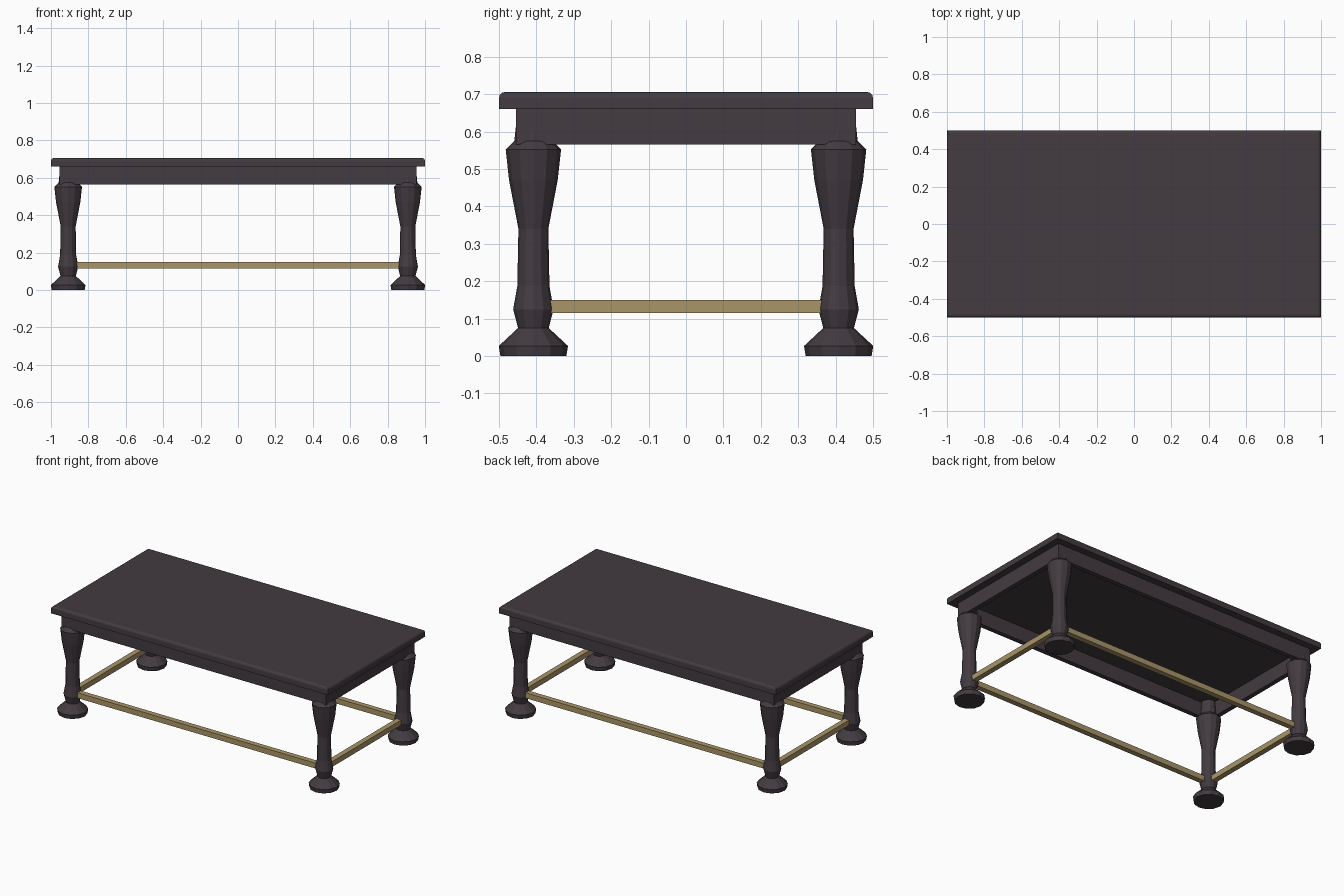
import bpy, bmesh
from math import pi, sin, cos

if "Cube" in bpy.data.objects:
    bpy.data.objects.remove(bpy.data.objects["Cube"])


def material(name, rgb):
    m = bpy.data.materials.new(name)
    m.diffuse_color = (*rgb, 1)
    m.use_nodes = True
    m.node_tree.nodes["Principled BSDF"].inputs["Base Color"].default_value = m.diffuse_color
    return m


dark = material("dark_wood", (0.056, 0.044, 0.053))
gold = material("pale_wood", (0.40, 0.30, 0.138))


def finish(name, bm, mat):
    bmesh.ops.recalc_face_normals(bm, faces=bm.faces)
    me = bpy.data.meshes.new(name)
    bm.to_mesh(me)
    bm.free()
    me.materials.append(mat)
    ob = bpy.data.objects.new(name, me)
    bpy.context.collection.objects.link(ob)
    return ob


def box_bm(lo, hi):
    bm = bmesh.new()
    bmesh.ops.create_cube(bm, size=1)
    for v in bm.verts:
        v.co = [(a + b) / 2 + c * (b - a) for a, b, c in zip(lo, hi, v.co)]
    return bm


# Table top with rounded upper edges
bm = box_bm((-1, -0.5, 0.66), (1, 0.5, 0.706))
rim = [e for e in bm.edges if all(v.co.z > 0.7 for v in e.verts)]
bmesh.ops.bevel(bm, geom=rim, offset=0.016, segments=3, profile=0.5, affect='EDGES')
finish("table_top", bm, dark)

# Apron: open rectangular frame under the top
AX, AY, T = 0.955, 0.455, 0.03
bm = bmesh.new()
rings = []
for inset, z in ((0, 0.565), (0, 0.662), (T, 0.662), (T, 0.565)):
    x, y = AX - inset, AY - inset
    rings.append([bm.verts.new((sx * x, sy * y, z))
                  for sx, sy in ((-1, -1), (1, -1), (1, 1), (-1, 1))])
for i in range(4):
    a, b = rings[i], rings[(i + 1) % 4]
    for j in range(4):
        k = (j + 1) % 4
        bm.faces.new((a[j], a[k], b[k], b[j]))
finish("apron", bm, dark)

# Turned legs: (radius, height) profile, low-poly
LX, LY, SIDES = 0.908, 0.408, 12
PROFILE = [(0.088, 0), (0.0925, 0.027), (0.041, 0.075), (0.054, 0.125),
           (0.043, 0.187), (0.040, 0.34), (0.065, 0.47), (0.074, 0.552),
           (0.051, 0.575), (0.044, 0.64), (0.044, 0.661)]


def leg(name, cx, cy):
    bm = bmesh.new()
    loops = [[bm.verts.new((cx + r * cos(2 * pi * i / SIDES),
                            cy + r * sin(2 * pi * i / SIDES), z))
              for i in range(SIDES)] for r, z in PROFILE]
    for a, b in zip(loops, loops[1:]):
        for i in range(SIDES):
            k = (i + 1) % SIDES
            bm.faces.new((a[i], a[k], b[k], b[i]))
    bm.faces.new(loops[0])
    bm.faces.new(loops[-1])
    finish(name, bm, dark)


for sy, fb in ((-1, "front"), (1, "back")):
    for sx, lr in ((-1, "left"), (1, "right")):
        leg(f"{fb}_{lr}_leg", sx * LX, sy * LY)

# Stretchers joining the legs
H = 0.0175
for s, fb, lr in ((-1, "front", "left"), (1, "back", "right")):
    finish(f"{fb}_stretcher", box_bm((-LX, s * LY - H, 0.115), (LX, s * LY + H, 0.15)), gold)
    finish(f"{lr}_stretcher", box_bm((s * LX - H, -LY, 0.115), (s * LX + H, LY, 0.15)), gold)
